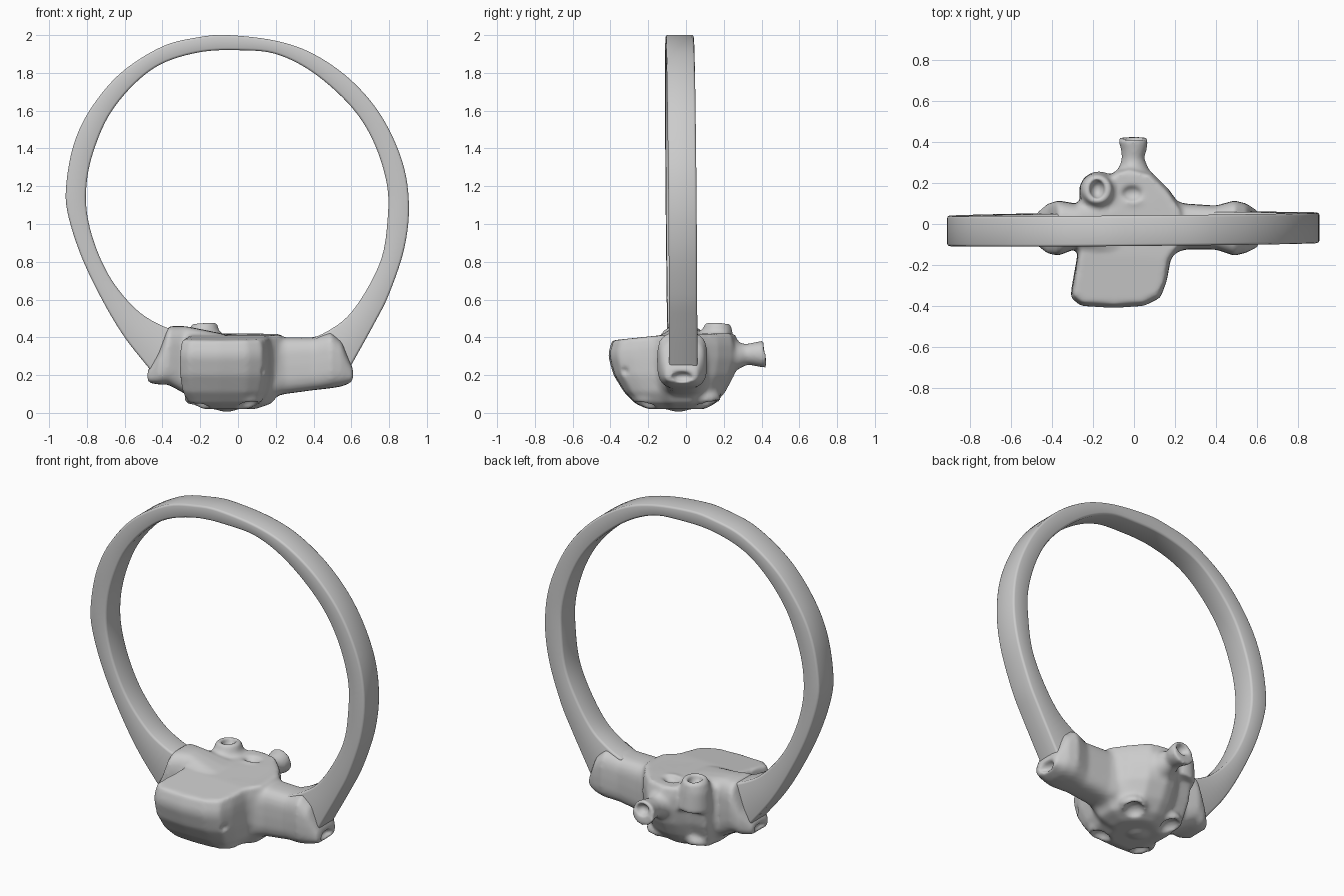
import bpy, bmesh, math
from mathutils import Vector, Matrix

if "Cube" in bpy.data.objects:
    bpy.data.objects.remove(bpy.data.objects["Cube"])


def spline(points, count):
    """Catmull-Rom curve resampled to evenly spaced points."""
    p = [Vector(q) for q in points]
    p = [2 * p[0] - p[1]] + p + [2 * p[-1] - p[-2]]
    fine = []
    for a, b, c, d in zip(p, p[1:], p[2:], p[3:]):
        for i in range(20):
            t = i / 20
            fine.append(0.5 * (2 * b + (c - a) * t + (2 * a - 5 * b + 4 * c - d) * t * t
                               + (3 * b - a - 3 * c + d) * t ** 3))
    fine.append(p[-2])
    dist = [0]
    for a, b in zip(fine, fine[1:]):
        dist.append(dist[-1] + (b - a).length)
    out, j = [], 0
    for i in range(count):
        s = dist[-1] * i / (count - 1)
        while j < len(fine) - 2 and dist[j + 1] < s:
            j += 1
        out.append(fine[j].lerp(fine[j + 1], (s - dist[j]) / (dist[j + 1] - dist[j])))
    return out


def loft(bm, rings):
    """Skin a list of equal-length rings and cap both ends."""
    vs = [[bm.verts.new(co) for co in r] for r in rings]
    new = [bm.faces.new(vs[0]), bm.faces.new(vs[-1][::-1])]
    for a, b in zip(vs, vs[1:]):
        for i in range(len(a)):
            k = (i + 1) % len(a)
            new.append(bm.faces.new((a[k], a[i], b[i], b[k])))
    bmesh.ops.recalc_face_normals(bm, faces=new)


def ball(bm, centre, size):
    m = Matrix.Translation(centre) @ Matrix.Diagonal((*size, 1))
    bmesh.ops.create_icosphere(bm, subdivisions=3, radius=1, matrix=m)


def tube(bm, path, radii):
    """Round tube through the path points with varying radius."""
    path = [Vector(p) for p in path]
    q = (path[-1] - path[0]).to_track_quat('Z', 'Y')
    loft(bm, [[p + q @ Vector((r * math.cos(a), r * math.sin(a), 0))
               for a in [i * math.tau / 20 for i in range(20)]]
              for p, r in zip(path, radii)])


def make_object(name, bm):
    mesh = bpy.data.meshes.new(name)
    bm.to_mesh(mesh)
    bm.free()
    ob = bpy.data.objects.new(name, mesh)
    bpy.context.collection.objects.link(ob)
    return ob


def finish(ob, angle):
    bpy.ops.object.select_all(action='DESELECT')
    ob.select_set(True)
    bpy.context.view_layer.objects.active = ob
    bpy.ops.object.convert(target='MESH')
    bpy.ops.object.shade_smooth_by_angle(angle=math.radians(angle))


# Ring band: outer and inner outlines seen from the front
outer = [(-.45, .21), (-.6, .40), (-.72, .6), (-.83, .83), (-.9, 1.05), (-.91, 1.2),
         (-.87, 1.42), (-.78, 1.61), (-.62, 1.8), (-.4, 1.94), (-.2, 1.99), (-.05, 2.0),
         (.2, 1.97), (.4, 1.9), (.6, 1.76), (.76, 1.57), (.87, 1.33), (.905, 1.1),
         (.88, .87), (.8, .63), (.72, .47), (.57, .2)]
inner = [(-.3, .43), (-.4, .46), (-.53, .54), (-.66, .69), (-.75, .87), (-.8, 1.06),
         (-.8, 1.23), (-.76, 1.4), (-.68, 1.58), (-.55, 1.74), (-.4, 1.85), (-.2, 1.91),
         (0, 1.92), (.2, 1.9), (.4, 1.8), (.6, 1.62), (.72, 1.43), (.79, 1.2), (.79, 1.0),
         (.76, .82), (.68, .65), (.58, .51), (.47, .43), (.38, .39)]
bm = bmesh.new()
rings = []
for o, i in zip(spline(outer, 130), spline(inner, 130)):
    yc = -.025 - .008 * (o.y - 1) + .008 * o.x
    rings.append([(o.x, yc - .075, o.y), (o.x, yc + .075, o.y),
                  (i.x, yc + .072, i.y), (i.x, yc - .072, i.y)])
loft(bm, rings)
band = make_object("ring_band", bm)
bev = band.modifiers.new("soft_edges", 'BEVEL')
bev.width, bev.segments = .012, 2
bev.limit_method, bev.angle_limit = 'ANGLE', math.radians(40)
finish(band, 50)

# Head: deep bowl lofted upward from a plan outline
plan = [(-.31, -.36), (-.26, -.40), (-.1, -.41), (.05, -.40), (.13, -.36), (.16, -.28),
        (.18, -.17), (.24, -.1), (.24, .07), (.17, .17), (.09, .25), (-.02, .28),
        (-.09, .26), (-.15, .2), (-.25, .19), (-.28, .05), (-.275, -.15)]
levels = [(.02, .52, .44), (.05, .80, .62), (.11, .94, .78), (.2, 1, .93),
          (.29, 1, 1), (.36, .99, 1), (.42, .95, .95)]
bm = bmesh.new()
rings = []
for z, sx, sy in levels:
    rings.append([(-.07 + (x + .07) * sx, -.04 + (y + .04) * sy,
                   z - (.1 * max(0, -y - .05) if z > .3 else 0)) for x, y in plan])
loft(bm, rings)


# Side shoulders that grip the band: rounded box sections along x
def shoulder(sections):
    rings = []
    for x, y0, y1, z0, z1 in sections:
        ring = []
        for i in range(24):
            a = i * math.tau / 24
            c, s = math.cos(a), math.sin(a)
            u, v = [math.copysign(abs(w) ** .6, w) for w in (c, s)]
            ring.append((x, (y0 + y1) / 2 + u * (y1 - y0) / 2,
                         (z0 + z1) / 2 + v * (z1 - z0) / 2))
        rings.append(ring)
    loft(bm, rings)


shoulder([(.02, -.2, .16, .05, .41), (.25, -.125, .1, .1, .40), (.4, -.125, .09, .12, .40),
          (.49, -.155, .115, .13, .43), (.55, -.14, .1, .14, .38), (.61, -.11, .06, .165, .23)])
shoulder([(-.08, -.2, .16, .06, .42), (-.28, -.12, .1, .1, .46), (-.37, -.155, .115, .15, .46),
          (-.42, -.145, .1, .15, .32), (-.48, -.1, .05, .16, .22)])

# Rear post, raised lug and lower rims
tube(bm, [(0, .12, .28), (0, .24, .30), (-.005, .32, .31), (0, .37, .31), (-.005, .42, .31)],
     [.15, .085, .055, .065, .075])
tube(bm, [(-.17, .16, .3), (-.18, .165, .42), (-.18, .17, .475)], [.1, .085, .068])
for c in [(.09, .1, .08), (-.16, .09, .08), (.05, -.2, .08), (-.2, -.18, .08), (-.06, -.04, .055)]:
    ball(bm, c, (.085, .085, .05))
head = make_object("ring_head", bm)

# Hollows: post mouth, lug hole, top dimple, side hole, shoulder cups, underside sockets
bm = bmesh.new()
hollows = [((0, .43, .33), (.045, .05, .038)), ((-.18, .17, .48), (.038, .048, .06)),
           ((-.01, .15, .46), (.07, .05, .07)), ((.17, -.33, .22), (.05, .033, .033)),
           ((.62, -.02, .19), (.05, .06, .03)), ((-.49, -.02, .185), (.04, .055, .025)),
           ((.1, .12, .035), (.06, .06, .05)), ((-.17, .11, .035), (.06, .06, .05)),
           ((.06, -.22, .03), (.055, .055, .05)), ((-.21, -.2, .03), (.055, .055, .05))]
for c, s in hollows:
    ball(bm, c, s)
cutter = make_object("hollow_cutter", bm)
cutter.hide_render = True
cutter.hide_set(True)


def remesh(size):
    m = head.modifiers.new("fuse", 'REMESH')
    m.mode, m.voxel_size = 'VOXEL', size


remesh(.014)
cut = head.modifiers.new("hollows", 'BOOLEAN')
cut.operation, cut.object, cut.solver = 'DIFFERENCE', cutter, 'EXACT'
remesh(.010)
sm = head.modifiers.new("cast_surface", 'SMOOTH')
sm.factor, sm.iterations = .5, 5
finish(head, 60)
bpy.data.objects.remove(cutter)
